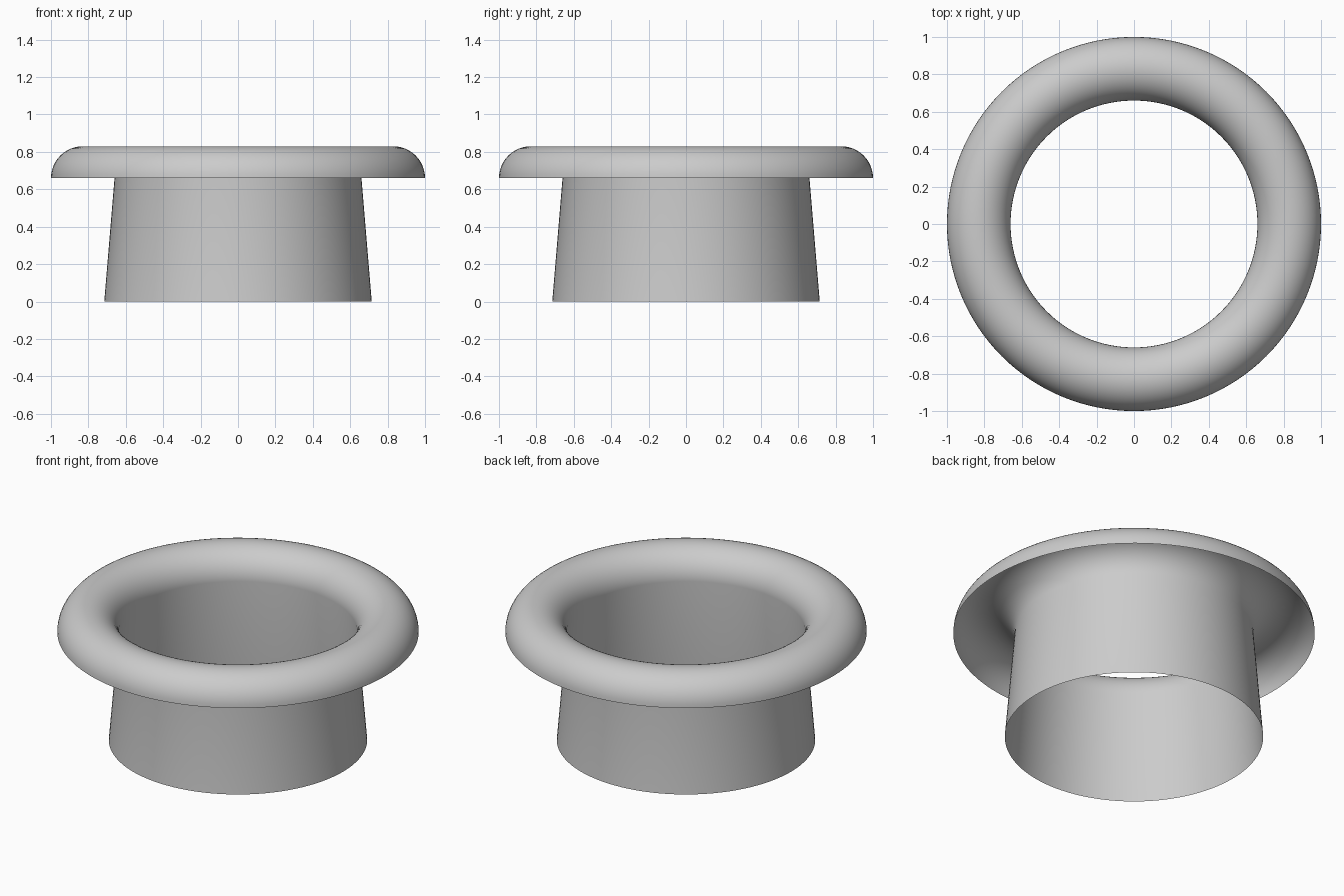
import bpy, bmesh
from math import cos, sin, pi

if "Cube" in bpy.data.objects:
    bpy.data.objects.remove(bpy.data.objects["Cube"], do_unlink=True)

SEGMENTS = 128
BASE_R, NECK_R, RIM_R, RIM_Z = 0.715, 0.66, 1.0, 0.66

# Plain grey metal
metal = bpy.data.materials.new("grey metal")
metal.use_nodes = True
grey = (0.6, 0.6, 0.6, 1)
metal.diffuse_color = grey
metal.node_tree.nodes["Principled BSDF"].inputs["Base Color"].default_value = grey

# Profile: tapered sleeve, then a half-round rolled flange
mid, roll = (NECK_R + RIM_R) / 2, (RIM_R - NECK_R) / 2
profile = [(BASE_R, 0)]
for i in range(25):
    a = pi * (1 - i / 24)
    profile.append((mid + roll * cos(a), RIM_Z + roll * sin(a)))

# Thin sheet eyelet, turned about z
bm = bmesh.new()
rings = [[bm.verts.new((r * cos(2 * pi * k / SEGMENTS), r * sin(2 * pi * k / SEGMENTS), z))
          for k in range(SEGMENTS)] for r, z in profile]
for low, high in zip(rings, rings[1:]):
    for k in range(SEGMENTS):
        n = (k + 1) % SEGMENTS
        # wound so the sheet's face points into the bore and up over the flange
        bm.faces.new((low[n], low[k], high[k], high[n]))
mesh = bpy.data.meshes.new("eyelet")
bm.to_mesh(mesh)
bm.free()
mesh.materials.append(metal)
eyelet = bpy.data.objects.new("eyelet", mesh)
bpy.context.collection.objects.link(eyelet)

# Smooth shading all over
bpy.context.view_layer.objects.active = eyelet
eyelet.select_set(True)
bpy.ops.object.shade_smooth_by_angle()
